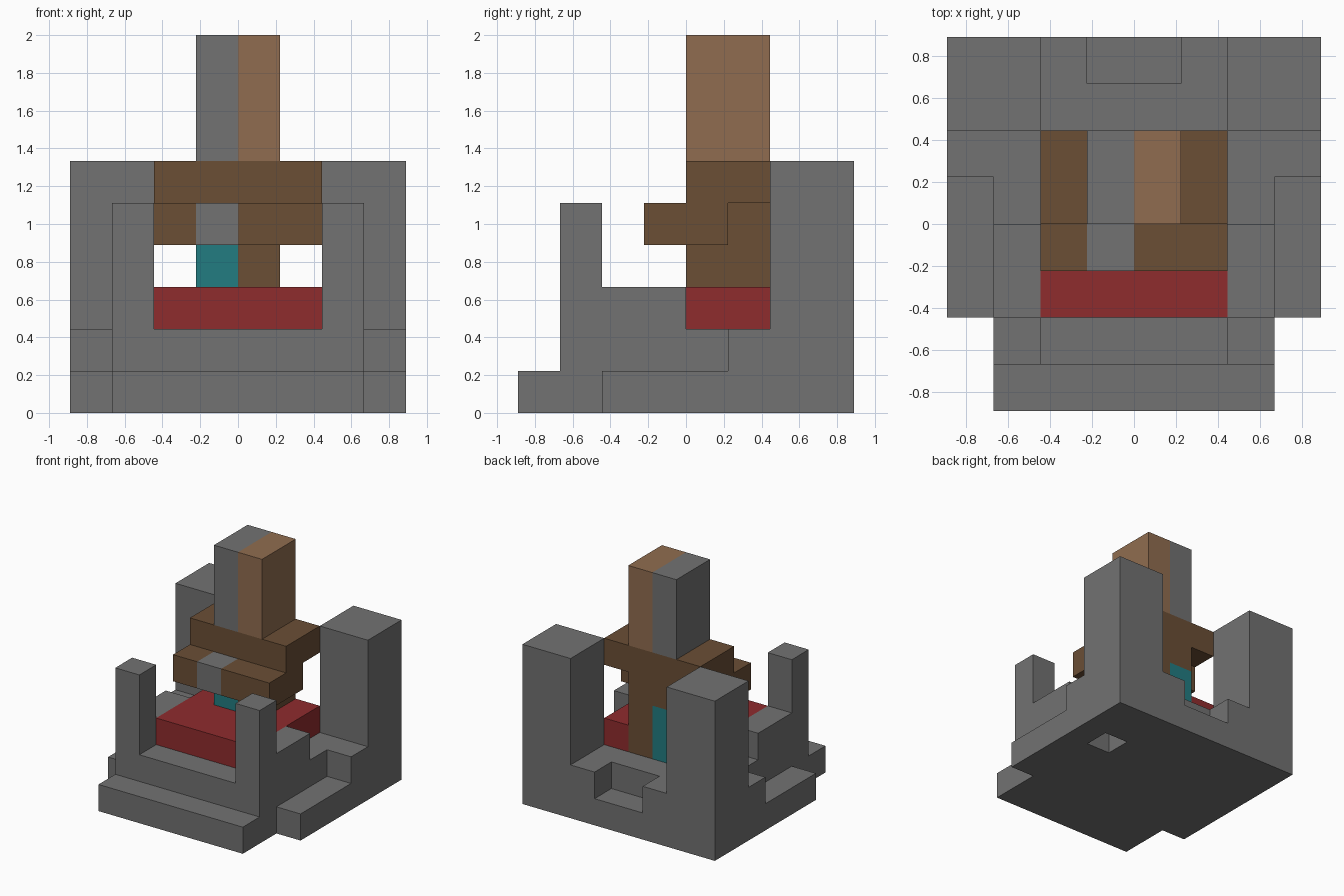
import bpy
import bmesh
from mathutils import Matrix, Vector

if "Cube" in bpy.data.objects:
    bpy.data.objects.remove(bpy.data.objects["Cube"], do_unlink=True)

U = 2 / 9  # one block


def material(name, *rgb):
    mat = bpy.data.materials.new(name)
    mat.use_nodes = True
    color = (*rgb, 1)
    mat.diffuse_color = color
    mat.node_tree.nodes["Principled BSDF"].inputs["Base Color"].default_value = color
    return mat


stone = material("grey stone", 0.168, 0.168, 0.168)
dark_wood = material("dark wood", 0.145, 0.077, 0.036)
light_wood = material("light wood", 0.28, 0.152, 0.08)
red = material("red cloth", 0.275, 0.025, 0.027)
teal = material("teal", 0.016, 0.2, 0.22)


def part(name, mat, *boxes, mirror=False):
    """One object made of boxes, each given as x, y and z ranges in blocks."""
    bm = bmesh.new()
    boxes = list(boxes)
    if mirror:
        boxes += [((-x[1], -x[0]), y, z) for x, y, z in boxes]
    for ranges in boxes:
        size = Vector([(b - a) * U for a, b in ranges])
        middle = Vector([(a + b) / 2 * U for a, b in ranges])
        bmesh.ops.create_cube(bm, size=1, matrix=Matrix.LocRotScale(middle, None, size))
    mesh = bpy.data.meshes.new(name)
    bm.to_mesh(mesh)
    bm.free()
    mesh.materials.append(mat)
    obj = bpy.data.objects.new(name, mesh)
    bpy.context.collection.objects.link(obj)
    return obj


# Stepped stone base, with one block missing underneath
low, mid = (0, 1), (1, 2)
part("front_step", stone, ((-3, 3), (-4, -2), low))
part("base", stone,
     ((-4, 4), (-2, 1), low),
     ((-4, 2), (1, 2), low),
     ((3, 4), (1, 2), low),
     ((-4, 4), (2, 4), low))
part("floor", stone,
     ((-3, 3), (-3, 1), mid),
     ((-4, 4), (1, 3), mid))
part("rear_floor_sides", stone, ((1, 4), (3, 4), mid), mirror=True)

# Stone uprights
part("side_walls", stone, ((2, 3), (-2, 0), (2, 3)), mirror=True)
part("front_posts", stone, ((2, 3), (-3, -2), (2, 5)), mirror=True)
part("rear_towers", stone, ((2, 4), (2, 4), (2, 6)), mirror=True)

# Red seat pad around the column
part("red_pad", red, ((-2, 2), (-2, 0), (2, 3)))
part("red_pad_sides", red, ((1, 2), (0, 2), (2, 3)), mirror=True)

# Column carrying the wooden beams
part("column_wood", dark_wood, ((0, 1), (0, 2), (2, 4)))
part("column_teal", teal, ((-1, 0), (0, 2), (2, 4)))
part("lower_beam", dark_wood,
     ((-2, -1), (-1, 1), (4, 5)),
     ((0, 2), (-1, 1), (4, 5)),
     ((-1, 0), (0, 1), (4, 5)),
     ((-1, 1), (1, 2), (4, 5)))
part("beam_inlay", stone, ((-1, 0), (-1, 0), (4, 5)))
part("upper_beam", dark_wood, ((-2, 2), (0, 2), (5, 6)))

# Two-tone top post
part("top_post_wood", light_wood, ((0, 1), (0, 2), (6, 9)))
part("top_post_stone", stone, ((-1, 0), (0, 2), (6, 9)))
